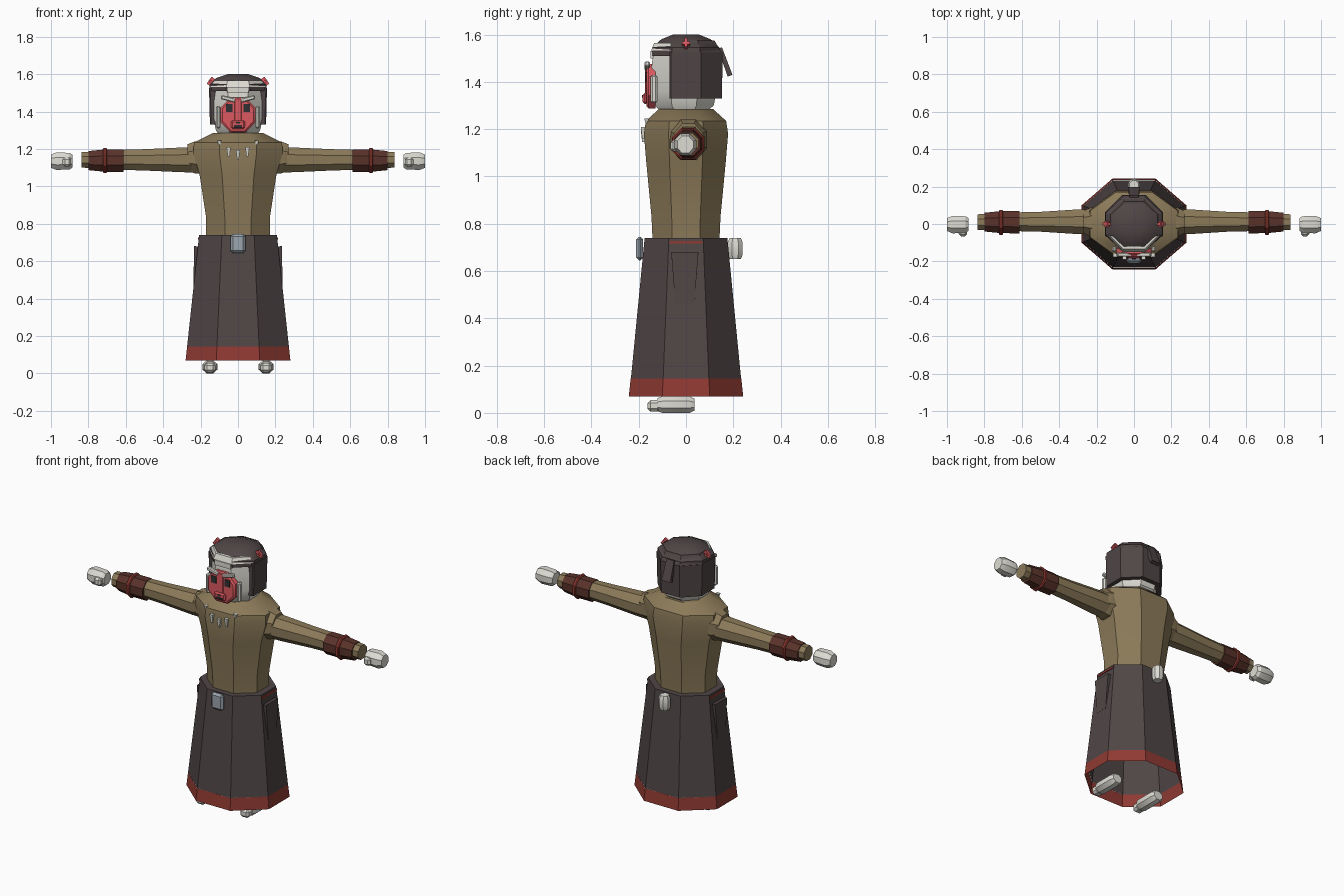
import bpy, bmesh, math
from mathutils import Matrix, Euler

cube = bpy.data.objects.get("Cube")
if cube:
    bpy.data.objects.remove(cube, do_unlink=True)


def material(name, *rgb):
    m = bpy.data.materials.new(name)
    m.use_nodes = True
    m.diffuse_color = (*rgb, 1)
    m.node_tree.nodes["Principled BSDF"].inputs["Base Color"].default_value = (*rgb, 1)
    return m


charcoal = material("charcoal cloth", .08, .06, .061)
tan = material("tan cloth", .26, .195, .10)
rust = material("rust trim", .28, .042, .032)
brown = material("brown leather", .10, .032, .023)
red = material("bright red", .72, .10, .115)
white = material("off white", .72, .71, .65)
steel = material("pale steel", .33, .38, .43)
black = material("dark grey", .03, .03, .032)


def finish(name, bm, mat):
    bmesh.ops.recalc_face_normals(bm, faces=bm.faces)
    mesh = bpy.data.meshes.new(name)
    bm.to_mesh(mesh)
    bm.free()
    mesh.materials.append(mat)
    ob = bpy.data.objects.new(name, mesh)
    bpy.context.collection.objects.link(ob)
    bpy.ops.object.select_all(action='DESELECT')
    ob.select_set(True)
    bpy.context.view_layer.objects.active = ob
    bpy.ops.object.shade_smooth_by_angle(angle=math.radians(30))
    return ob


def loft(name, mat, axis, rings, centre=(0, 0), bottom=True, top=True, cut=None):
    """Octagonal tube; each ring is (position, half width, half depth)."""
    bm = bmesh.new()
    loops = []
    for t, a, b in rings:
        loop = []
        for k in range(8):
            ang = math.radians(22.5 + 45 * k)
            u = centre[0] + a * math.cos(ang) / math.cos(math.pi / 8)
            v = centre[1] + b * math.sin(ang) / math.cos(math.pi / 8)
            co = {'x': (t, u, v), 'y': (u, t, v), 'z': (u, v, t)}[axis]
            loop.append(bm.verts.new(co))
        loops.append(loop)
    for lo, hi in zip(loops, loops[1:]):
        for k in range(8):
            n = (k + 1) % 8
            bm.faces.new((lo[k], lo[n], hi[n], hi[k]))
    if bottom:
        bm.faces.new(loops[0])
    if top:
        bm.faces.new(loops[-1])
    if cut:
        y, keep_back = cut
        geom = bm.verts[:] + bm.edges[:] + bm.faces[:]
        bmesh.ops.bisect_plane(bm, geom=geom, plane_co=(0, y, 0), plane_no=(0, 1, 0),
                               clear_inner=keep_back, clear_outer=not keep_back)
        bmesh.ops.holes_fill(bm, edges=[e for e in bm.edges if e.is_boundary])
    return finish(name, bm, mat)


def block(name, mat, loc, size, rot=(0, 0, 0), bevel=0.0, taper=1.0):
    """Box, optionally narrowed at its lower end and bevelled."""
    bm = bmesh.new()
    bmesh.ops.create_cube(bm, size=1)
    for v in bm.verts:
        if v.co.z < 0:
            v.co.x *= taper
            v.co.y *= taper
    bmesh.ops.scale(bm, vec=size, verts=bm.verts)
    if bevel:
        bmesh.ops.bevel(bm, geom=bm.edges[:], offset=bevel, segments=1, affect='EDGES')
    turn = Euler([math.radians(r) for r in rot]).to_matrix().to_4x4()
    bmesh.ops.transform(bm, matrix=Matrix.Translation(loc) @ turn, verts=bm.verts)
    return finish(name, bm, mat)


# Robe
loft("skirt", charcoal, 'z', [(.145, .272, .233), (.74, .208, .175)], bottom=False)
loft("skirt_hem", rust, 'z', [(.07, .28, .242), (.145, .272, .234)], bottom=False, top=False)
loft("torso", tan, 'z', [(.70, .17, .14), (.83, .17, .146), (1.06, .205, .168),
                         (1.18, .24, .178), (1.235, .235, .17), (1.285, .135, .115)])

# Belt fittings
block("belt_buckle", steel, (0, -.196, .695), (.08, .03, .10), bevel=.012)
loft("tail", white, 'z', [(.65, .024, .024), (.67, .032, .032), (.72, .032, .032),
                          (.74, .024, .024)], centre=(0, .208))

# Necklace of teeth
for x, z, h in ((-.05, 1.185, .05), (0, 1.17, .05), (.05, 1.185, .05), (-.10, 1.235, .022), (.10, 1.235, .022)):
    block("necklace_tooth", white, (x, -.181 + max(0, z - 1.2) * .4, z), (.022, .02, h), taper=.45)

# Head
loft("head", white, 'z', [(1.265, .095, .085), (1.30, .118, .125), (1.36, .132, .138),
                          (1.46, .132, .138), (1.53, .125, .13)], centre=(0, -.008))
loft("hair_back", charcoal, 'z', [(1.33, .15, .152), (1.525, .155, .155)], cut=(-.07, True))
loft("hair_top", charcoal, 'z', [(1.51, .154, .142), (1.545, .152, .142),
                                 (1.58, .115, .105), (1.60, .055, .055)])
loft("hair_crown_back", charcoal, 'z', [(1.52, .155, .155), (1.575, .125, .12)], cut=(0, True))
loft("headband", white, 'z', [(1.532, .152, .148), (1.565, .135, .135)], cut=(-.065, False))
block("forehead", white, (0, -.142, 1.515), (.11, .016, .03))

# Hair flap on the back of the head
block("hair_flap", charcoal, (0, .165, 1.485), (.05, .018, .125), rot=(20, 0, 0), taper=1.2)

# Face mask
loft("face_mask", red, 'y', [(-.168, .082, .085), (-.158, .094, .094), (-.13, .094, .094)],
     centre=(0, 1.382))
block("nose_bridge", red, (0, -.168, 1.41), (.04, .01, .12), bevel=.003)
block("muzzle", red, (0, -.172, 1.33), (.075, .022, .045), bevel=.008)
block("mouth", black, (0, -.183, 1.322), (.045, .004, .012))
block("nose", black, (0, -.183, 1.34), (.02, .006, .01))


def limb(name, mat, s, rings, centre):
    loft(name, mat, 'x', [(s * x, a, b) for x, a, b in rings], centre=centre)


# Mirrored parts
for side, s in (("left", 1), ("right", -1)):
    block(side + "_eye", black, (s * .047, -.168, 1.42), (.034, .008, .042))
    block(side + "_brow", white, (s * .052, -.164, 1.468), (.08, .022, .022),
          rot=(0, -s * 14, 0), bevel=.005)
    block(side + "_cheek", white, (s * .105, -.135, 1.37), (.025, .03, .12), bevel=.008)

    # Hair ornaments
    block(side + "_ornament", red, (s * .143, 0, 1.56), (.028, .014, .045), rot=(0, -s * 35, 0))
    block(side + "_ornament_bar", red, (s * .145, 0, 1.56), (.018, .034, .014), rot=(0, -s * 35, 0))

    # Arms
    limb(side + "_shoulder", tan, s, [(.17, .075, .085), (.23, .078, .086), (.27, .06, .07)], (.01, 1.155))
    limb(side + "_sleeve", tan, s, [(.22, .066, .068), (.30, .066, .066), (.50, .053, .057),
                                    (.64, .05, .053)], (.012, 1.142))
    limb(side + "_wrist", tan, s, [(.76, .043, .043), (.838, .042, .042)], (.01, 1.142))
    limb(side + "_cuff", brown, s, [(.612, .060, .06), (.71, .059, .06), (.80, .05, .051)], (.01, 1.138))
    limb(side + "_cuff_ring", rust, s, [(.70, .062, .062), (.705, .068, .067), (.717, .068, .067),
                                        (.722, .062, .062)], (.008, 1.138))

    # Hands
    limb(side + "_hand", white, s, [(.885, .034, .034), (.90, .044, .044), (.97, .047, .047),
                                    (1.0, .034, .036)], (-.003, 1.135))
    block(side + "_thumb", white, (s * .915, -.048, 1.13), (.045, .036, .05), bevel=.012)

    # Feet
    loft(side + "_foot", white, 'y', [(-.12, .032, .028), (-.10, .04, .035), (.015, .04, .035),
                                      (.035, .03, .026)], centre=(s * .15, .035))
    block(side + "_toe", white, (s * .15, -.135, .03), (.06, .055, .05), bevel=.013)

    # Hip slit and hanging side panel
    block(side + "_hip_slit", rust, (s * .209, 0, .722), (.012, .14, .012))
    block(side + "_side_panel", charcoal, (s * .226, -.005, .57), (.025, .115, .22),
          rot=(0, -s * 2, 0), taper=.7)
